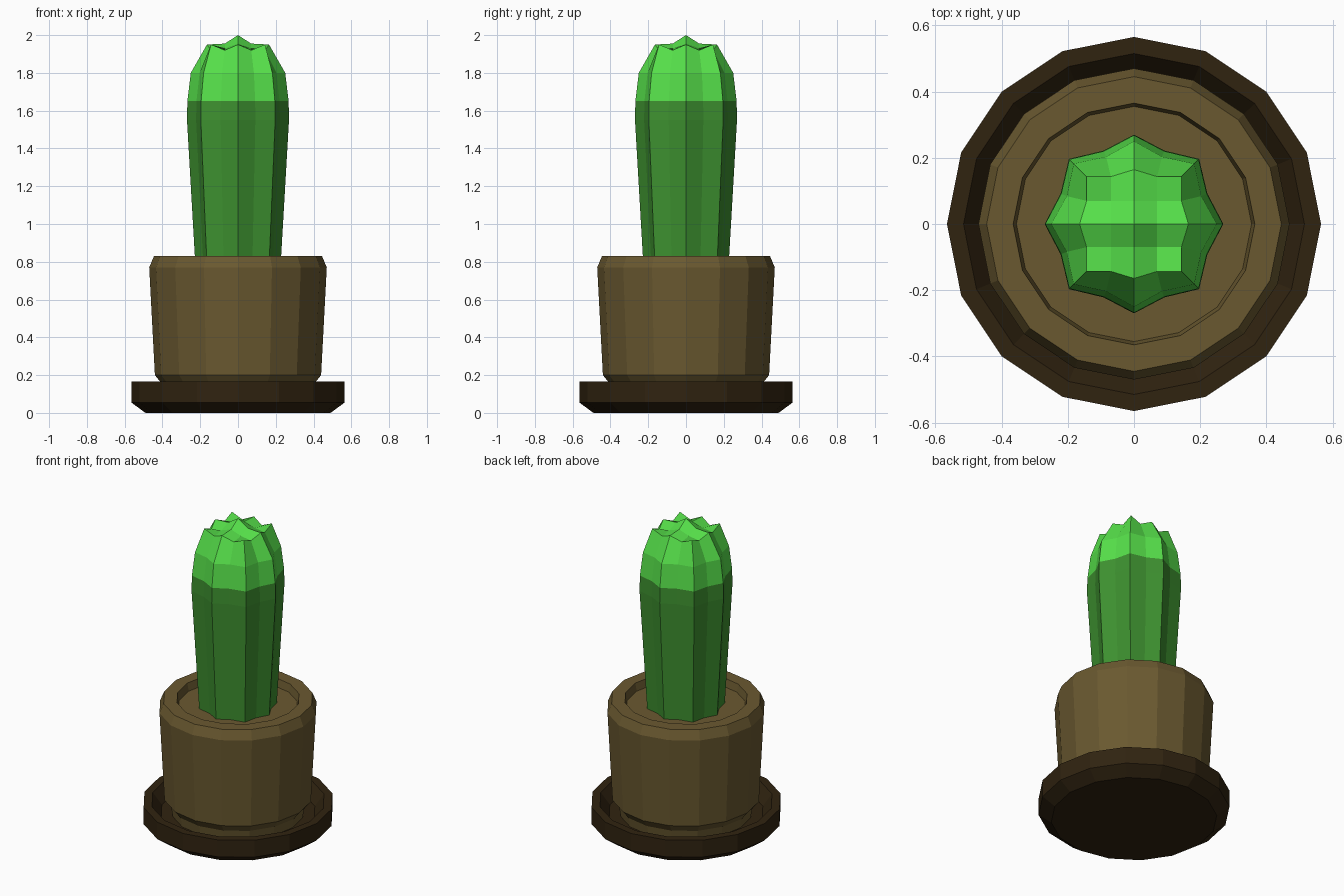
import bpy, bmesh, math

if "Cube" in bpy.data.objects:
    bpy.data.objects.remove(bpy.data.objects["Cube"])

SIDES = 16


def material(name, hex_colour):
    srgb = [int(hex_colour[i:i + 2], 16) / 255 for i in (0, 2, 4)]
    lin = [c / 12.92 if c <= 0.04045 else ((c + 0.055) / 1.055) ** 2.4 for c in srgb]
    m = bpy.data.materials.new(name)
    m.diffuse_color = (*lin, 1)
    m.use_nodes = True
    m.node_tree.nodes["Principled BSDF"].inputs["Base Color"].default_value = m.diffuse_color
    return m


def finish(name, bm, *mats):
    bmesh.ops.recalc_face_normals(bm, faces=bm.faces)
    mesh = bpy.data.meshes.new(name)
    bm.to_mesh(mesh)
    bm.free()
    for m in mats:
        mesh.materials.append(m)
    ob = bpy.data.objects.new(name, mesh)
    bpy.context.collection.objects.link(ob)
    return ob


def bridge(bm, rings):
    for a, b in zip(rings, rings[1:]):
        for i in range(SIDES):
            j = (i + 1) % SIDES
            bm.faces.new((a[i], a[j], b[j], b[i]))


def ring(bm, radius, z):
    verts = []
    for i in range(SIDES):
        a = math.tau * i / SIDES
        r = radius(i) if callable(radius) else radius
        verts.append(bm.verts.new((r * math.cos(a), r * math.sin(a), z)))
    return verts


def lathe(name, profile, mat):
    bm = bmesh.new()
    rings = [ring(bm, r, z) for r, z in profile]
    bridge(bm, rings)
    bm.faces.new(rings[0])
    bm.faces.new(rings[-1])
    return finish(name, bm, mat)


saucer_brown = material("dark brown", "302310")
pot_brown = material("clay brown", "6a5930")
green = material("cactus green", "3e9230")
tip_green = material("bright green", "56e04a")

# Saucer and pot
lathe("saucer", [(0.49, 0), (0.565, 0.055), (0.565, 0.165), (0.515, 0.165),
                 (0.46, 0.09)], saucer_brown)
lathe("pot", [(0.39, 0.09), (0.40, 0.15), (0.44, 0.2), (0.47, 0.77), (0.445, 0.83),
              (0.365, 0.83), (0.355, 0.78)], pot_brown)

# Cactus: ribbed column, ridge and valley radii alternate
bm = bmesh.new()
rings = []
for ridge, valley, z in [(0.225, 0.198, 0.77), (0.27, 0.24, 1.55),
                         (0.268, 0.238, 1.65), (0.25, 0.22, 1.8)]:
    rings.append(ring(bm, lambda i: valley if i % 2 else ridge * (1.03 if i % 4 else 1), z))

# Crown: square 4 x 4 grid with raised ridges along both axes
STEP = (-0.143, -0.07, 0, 0.07, 0.143)
grid = {}
for i in range(5):
    for j in range(5):
        x, y = STEP[i], STEP[j]
        edge = i in (0, 4) or j in (0, 4)
        if edge and i == 2:
            y *= 1.15
        if edge and j == 2:
            x *= 1.15
        if edge:
            z = 1.92 if i in (1, 3) or j in (1, 3) else 1.95
        else:
            z = 2.0 - 0.045 * abs(i - 2) - 0.025 * abs(j - 2) if j == 2 else \
                2.0 - 0.045 if i == 2 else 1.93
        grid[i, j] = bm.verts.new((x, y, z))
for i in range(4):
    for j in range(4):
        bm.faces.new((grid[i, j], grid[i + 1, j], grid[i + 1, j + 1], grid[i, j + 1]))
border = [v for (i, j), v in grid.items() if i in (0, 4) or j in (0, 4)]
border.sort(key=lambda v: math.atan2(v.co.y, v.co.x + 1e-9) % math.tau)
rings.append(border)
bridge(bm, rings)
bm.faces.new(rings[0])
for f in bm.faces:
    f.material_index = int(f.calc_center_median().z > 1.66)
finish("cactus", bm, green, tip_green)
